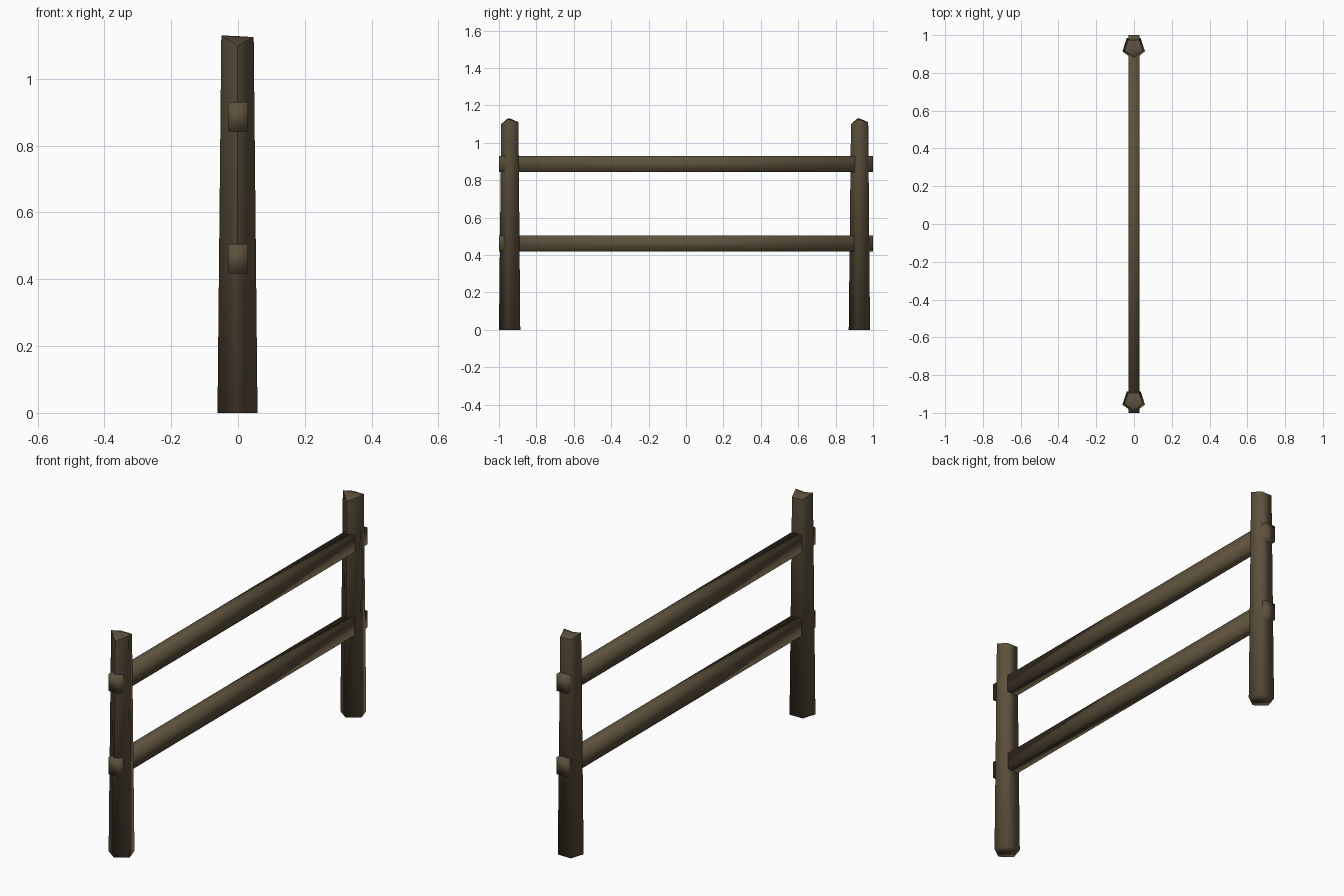
import bpy, bmesh
from math import cos, sin, radians

if "Cube" in bpy.data.objects:
    bpy.data.objects.remove(bpy.data.objects["Cube"])

wood = bpy.data.materials.new("dark_wood")
wood.diffuse_color = (0.11, 0.082, 0.046, 1)
wood.use_nodes = True
wood.node_tree.nodes["Principled BSDF"].inputs["Base Color"].default_value = wood.diffuse_color


def finish(bm, name):
    bmesh.ops.recalc_face_normals(bm, faces=bm.faces)
    for f in bm.faces:
        f.smooth = True
    me = bpy.data.meshes.new(name)
    bm.to_mesh(me)
    bm.free()
    me.materials.append(wood)
    ob = bpy.data.objects.new(name, me)
    bpy.context.collection.objects.link(ob)


# Tapered five-sided post with a rough-hewn, jagged top
def post(name, y):
    bm = bmesh.new()
    heights = [1.10, 1.125, 1.11, 1.11, 1.13]

    def ring(r, zs):
        return [bm.verts.new((r * cos(radians(-90 + 72 * i)) - 0.0015,
                              y + r * sin(radians(-90 + 72 * i)), z))
                for i, z in enumerate(zs)]

    low, high = ring(0.063, [0] * 5), ring(0.051, heights)
    peak = bm.verts.new((0, y, 1.128))
    bm.faces.new(low)
    for i in range(5):
        j = (i + 1) % 5
        bm.faces.new((low[i], low[j], high[j], high[i]))
        bm.faces.new((high[i], high[j], peak))
    # crisp front corner and top rim
    bm.edges.get((low[0], high[0])).smooth = False
    for i in range(5):
        bm.edges.get((high[i], high[(i + 1) % 5])).smooth = False
    finish(bm, name)


# Rectangular rail running through both posts, softly shaded
def rail(name, z0, z1):
    bm = bmesh.new()
    bmesh.ops.create_cube(bm, size=1)
    bmesh.ops.scale(bm, vec=(0.06, 2.0, z1 - z0), verts=bm.verts)
    bmesh.ops.translate(bm, vec=(0, 0, (z0 + z1) / 2), verts=bm.verts)
    finish(bm, name)


post("front_post", -0.937)
post("back_post", 0.933)
rail("lower_rail", 0.418, 0.505)
rail("upper_rail", 0.843, 0.93)
